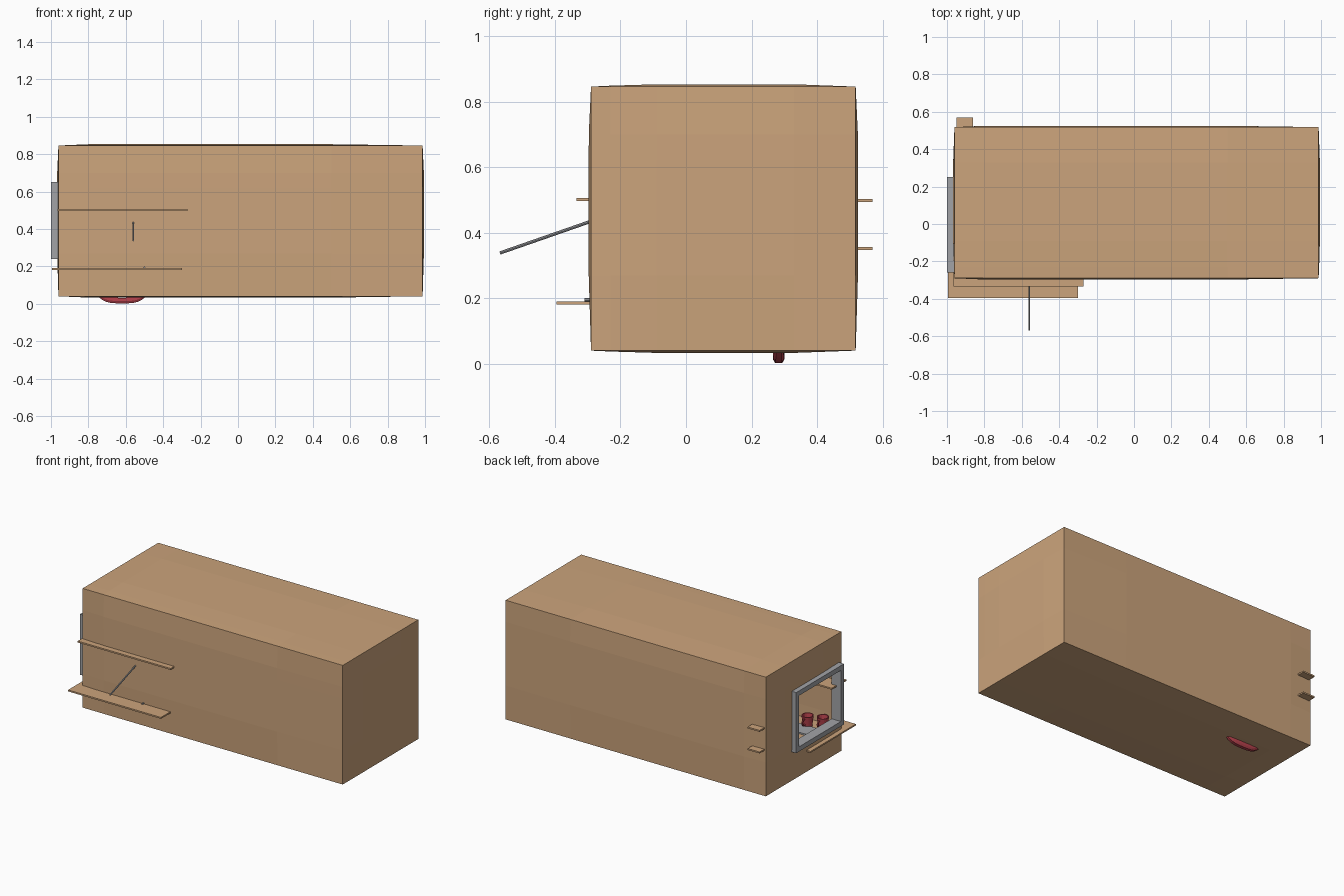
import bpy, bmesh, math
from mathutils import Vector

if "Cube" in bpy.data.objects:
    bpy.data.objects.remove(bpy.data.objects["Cube"])


def material(name, rgb):
    m = bpy.data.materials.new(name)
    m.diffuse_color = (*rgb, 1)
    m.use_nodes = True
    m.node_tree.nodes["Principled BSDF"].inputs["Base Color"].default_value = m.diffuse_color
    return m


TAN = material("tan wood", (0.60, 0.37, 0.20))
GREY = material("light grey", (0.36, 0.37, 0.39))
RED = material("dark red", (0.48, 0.055, 0.075))


def finish(bm, name, mat, normals=True):
    if normals:
        bmesh.ops.recalc_face_normals(bm, faces=bm.faces)
    me = bpy.data.meshes.new(name)
    bm.to_mesh(me)
    bm.free()
    me.materials.append(mat)
    ob = bpy.data.objects.new(name, me)
    bpy.context.collection.objects.link(ob)
    return ob


def box(name, lo, hi, mat):
    bm = bmesh.new()
    bmesh.ops.create_cube(bm, size=1)
    for v in bm.verts:
        v.co = [lo[i] + (v.co[i] + 0.5) * (hi[i] - lo[i]) for i in range(3)]
    return finish(bm, name, mat)


def tube(name, a, b, r, mat, sides=8):
    a, b = Vector(a), Vector(b)
    bm = bmesh.new()
    bmesh.ops.create_cone(bm, cap_ends=True, segments=sides, radius1=r, radius2=r, depth=(b - a).length)
    bm.transform((b - a).to_track_quat('Z', 'Y').to_matrix().to_4x4())
    bmesh.ops.translate(bm, verts=bm.verts, vec=(a + b) / 2)
    return finish(bm, name, mat)


# Room shell: six gently bulged panels, with a window hole in the left one
LINES = ((-0.96, -0.80, 0.05, 0.50, 0.987),
         (-0.29, -0.23, -0.09, 0.22, 0.33, 0.518),
         (0.04, 0.27, 0.45, 0.62, 0.70, 0.846))
BULGE = 0.007


def panel(bm, axis, side):
    u, w = [i for i in range(3) if i != axis]
    U, W = LINES[u], LINES[w]

    def point(a, b):
        p = [0, 0, 0]
        p[u], p[w] = a, b
        d = min(a - U[0], U[-1] - a, b - W[0], W[-1] - b)
        p[axis] = LINES[axis][0 if side < 0 else -1] + side * BULGE * min(1, d / 0.15)
        return p

    g = [[bm.verts.new(point(a, b)) for b in W] for a in U]
    for i in range(len(U) - 1):
        for j in range(len(W) - 1):
            hole = -0.24 < U[i] < 0.21 and 0.26 < W[j] < 0.61
            if axis == 0 and side < 0 and hole:
                continue
            bm.faces.new((g[i][j], g[i + 1][j], g[i + 1][j + 1], g[i][j + 1]))


bm = bmesh.new()
for axis in range(3):
    for side in (-1, 1):
        panel(bm, axis, side)
bmesh.ops.remove_doubles(bm, verts=bm.verts, dist=0.0005)
finish(bm, "room_shell", TAN)

# Window frame
x0, x1 = -1.0, -0.93
box("window_sill", (x0, -0.26, 0.24), (x1, 0.25, 0.272), GREY)
box("window_head", (x0, -0.26, 0.618), (x1, 0.25, 0.65), GREY)
for n, y in (("front", -0.26), ("back", 0.218)):
    box("window_jamb_" + n, (x0, y, 0.272), (x1, y + 0.032, 0.618), GREY)

# Desk and shelves that poke through the walls
box("desk_top", (-0.995, -0.395, 0.18), (-0.30, 0.09, 0.19), TAN)
box("front_shelf", (-0.965, -0.335, 0.496), (-0.27, -0.18, 0.506), TAN)
for n, z in (("lower", 0.347), ("upper", 0.493)):
    box("back_shelf_" + n, (-0.95, 0.38, z), (-0.86, 0.57, z + 0.01), TAN)

# Lamp arm, small pen and tray on the desk
tube("lamp_arm", (-0.56, -0.568, 0.338), (-0.56, -0.12, 0.494), 0.005, GREY)
tube("pen", (-0.50, -0.31, 0.195), (-0.50, -0.20, 0.195), 0.005, GREY)
box("desk_tray", (-0.86, -0.19, 0.19), (-0.70, -0.08, 0.2), GREY)


# Open cups with a loop handle
def cup(name, x, y):
    bm = bmesh.new()
    n, rings = 16, []
    for r, z in ((0.029, 0.19), (0.038, 0.265), (0.032, 0.265), (0.024, 0.2)):
        rings.append([bm.verts.new((x + r * math.cos(2 * math.pi * k / n),
                                    y + r * math.sin(2 * math.pi * k / n), z)) for k in range(n)])
    for a, b in zip(rings, rings[1:]):
        for k in range(n):
            bm.faces.new((a[k], a[(k + 1) % n], b[(k + 1) % n], b[k]))
    bm.faces.new(rings[0])
    bm.faces.new(rings[-1])
    finish(bm, name, RED)
    bpy.ops.mesh.primitive_torus_add(location=(x, y + 0.038, 0.23), rotation=(0, math.pi / 2, 0),
                                     major_radius=0.02, minor_radius=0.005,
                                     major_segments=16, minor_segments=6)
    h = bpy.context.object
    h.name = name + "_handle"
    h.data.materials.append(RED)


cup("cup_left", -0.77, -0.20)
cup("cup_right", -0.86, -0.235)

# Curved red runner that dips below the floor
bm = bmesh.new()
prev = None
STEPS = 12
for k in range(STEPS + 1):
    t = 2 * k / STEPS - 1
    x = -0.62 + 0.125 * t
    low = 0.002 + 0.028 * t ** 4 + 0.006 * t * t
    half = 0.018 * (1 - 0.3 * t * t)
    prof = [(-half * 0.6, low), (half * 0.6, low), (half, low + 0.012), (half, low + 0.03),
            (-half, low + 0.03), (-half, low + 0.012)]
    ring = [bm.verts.new((x, 0.283 + y, z)) for y, z in prof]
    if prev:
        for i in range(6):
            bm.faces.new((prev[i], prev[(i + 1) % 6], ring[(i + 1) % 6], ring[i]))
    if k in (0, STEPS):
        bm.faces.new(ring)
    prev = ring
finish(bm, "floor_runner", RED)
